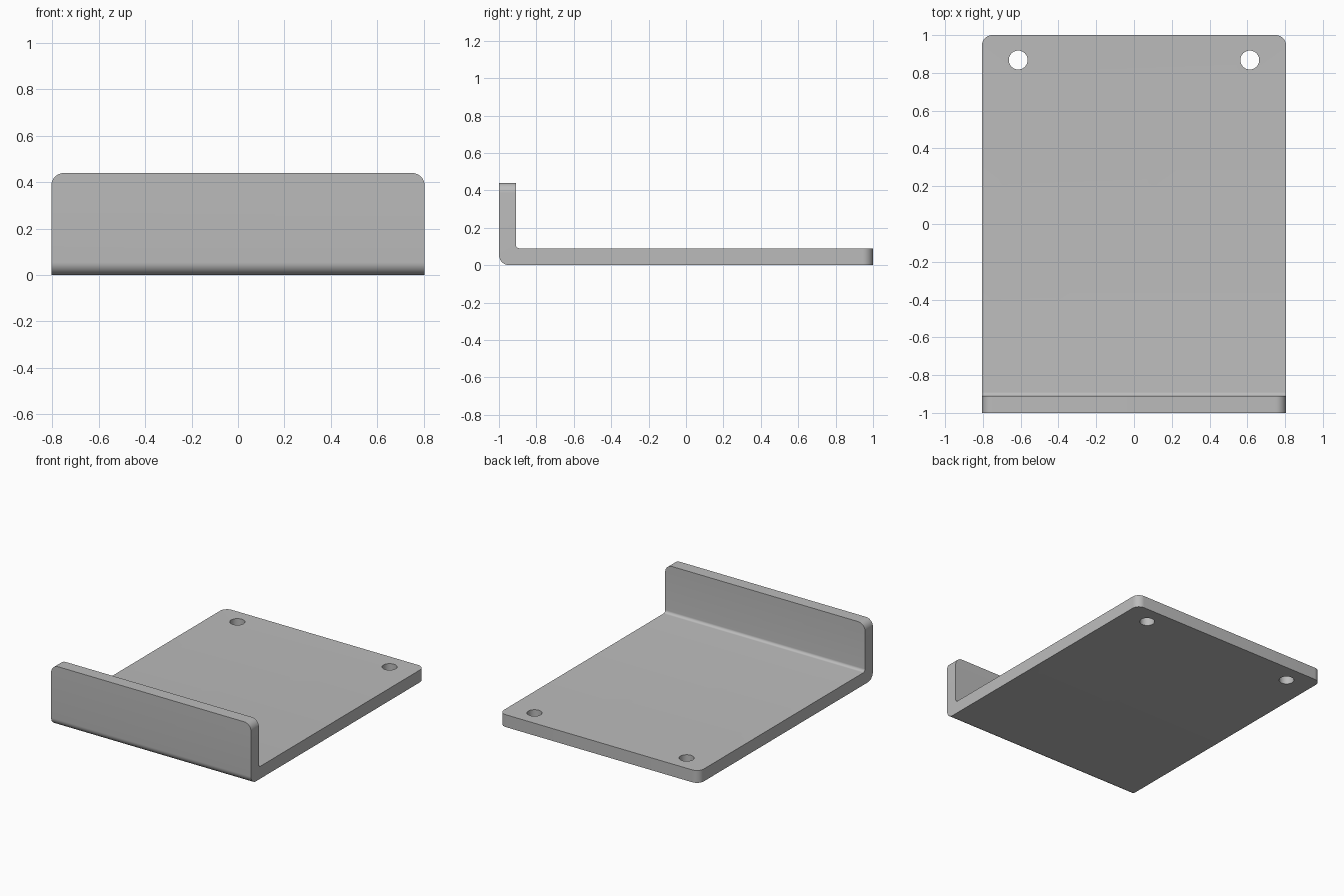
import bpy, bmesh, math

if "Cube" in bpy.data.objects:
    bpy.data.objects.remove(bpy.data.objects["Cube"])

HALF_W, HALF_L = 0.805, 1.0
HEIGHT, THICK = 0.44, 0.09
CORNER_R, BEND_R, FILLET_R = 0.055, 0.055, 0.02
HOLE_X, HOLE_Y, HOLE_R = 0.613, 0.868, 0.05

grey = bpy.data.materials.new("plain grey")
grey.use_nodes = True
grey.diffuse_color = (0.5, 0.5, 0.5, 1)
grey.node_tree.nodes["Principled BSDF"].inputs["Base Color"].default_value = (0.5, 0.5, 0.5, 1)


def round_edges(bm, rule, radius, segments):
    """Round the edges whose two ends both pass the rule."""
    edges = [e for e in bm.edges if all(rule(v.co) for v in e.verts)]
    bmesh.ops.bevel(bm, geom=edges, offset=radius, offset_type='OFFSET',
                    segments=segments, profile=0.5, affect='EDGES')


def near(a, b):
    return abs(a - b) < 1e-4


# L-shaped side profile, extruded across the width
inner_y = THICK - HALF_L
profile = [(-HALF_L, 0), (HALF_L, 0), (HALF_L, THICK),
           (inner_y, THICK), (inner_y, HEIGHT), (-HALF_L, HEIGHT)]
bm = bmesh.new()
side = bm.faces.new([bm.verts.new((-HALF_W, y, z)) for y, z in profile])
grown = bmesh.ops.extrude_face_region(bm, geom=[side])["geom"]
bmesh.ops.translate(bm, vec=(2 * HALF_W, 0, 0),
                    verts=[g for g in grown if isinstance(g, bmesh.types.BMVert)])
bmesh.ops.recalc_face_normals(bm, faces=bm.faces[:])

# Rounded bend, inner fillet, and corners of the base and the lip
round_edges(bm, lambda c: near(c.y, -HALF_L) and near(c.z, 0), BEND_R, 10)
round_edges(bm, lambda c: near(c.y, inner_y) and near(c.z, THICK), FILLET_R, 8)
for s in (-1, 1):
    round_edges(bm, lambda c: near(c.x, s * HALF_W) and near(c.y, HALF_L), CORNER_R, 10)
    round_edges(bm, lambda c: near(c.x, s * HALF_W) and near(c.z, HEIGHT), CORNER_R, 10)

mesh = bpy.data.meshes.new("bent_plate")
bm.to_mesh(mesh)
bm.free()
plate = bpy.data.objects.new("bent_plate", mesh)
bpy.context.collection.objects.link(plate)
mesh.materials.append(grey)

# Two mounting holes through the base
for s in (-1, 1):
    bpy.ops.mesh.primitive_cylinder_add(vertices=48, radius=HOLE_R, depth=4 * THICK,
                                        location=(s * HOLE_X, HOLE_Y, THICK / 2))
    cutter = bpy.context.object
    cutter.name = "hole_cutter"
    cutter.hide_render = True
    cutter.data.materials.append(grey)
    cut = plate.modifiers.new("mounting_hole", 'BOOLEAN')
    cut.operation, cut.solver, cut.object = 'DIFFERENCE', 'EXACT', cutter
    bpy.ops.object.select_all(action='DESELECT')
    plate.select_set(True)
    bpy.context.view_layer.objects.active = plate
    bpy.ops.object.modifier_apply(modifier=cut.name)
    bpy.data.objects.remove(cutter)

bpy.ops.object.shade_smooth_by_angle(angle=math.radians(30))
